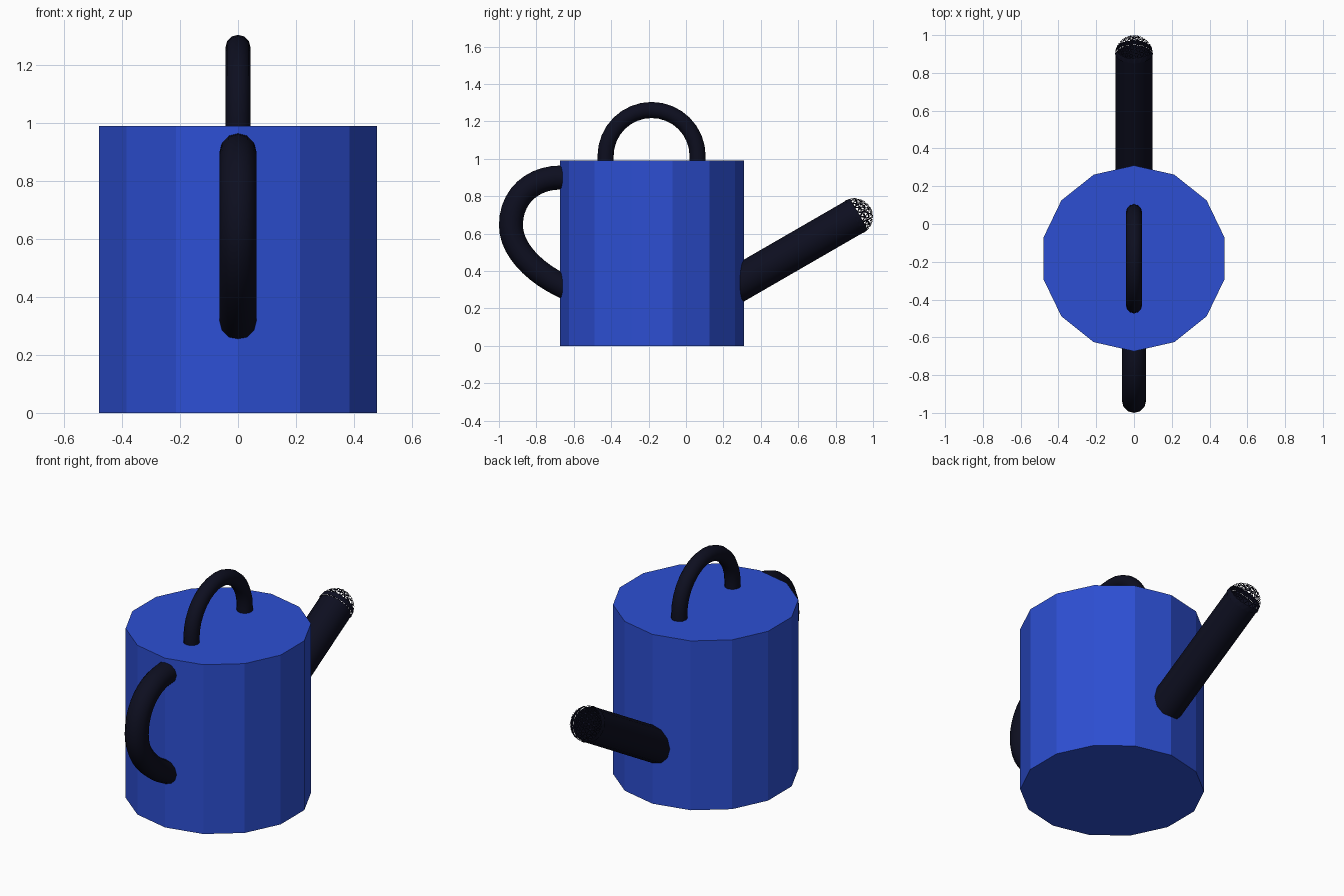
import bpy, bmesh
from math import sin, cos, pi, radians
from mathutils import Vector, Matrix

if "Cube" in bpy.data.objects:
    bpy.data.objects.remove(bpy.data.objects["Cube"])


def material(name, rgb):
    m = bpy.data.materials.new(name)
    m.diffuse_color = (*rgb, 1)
    m.use_nodes = True
    m.node_tree.nodes["Principled BSDF"].inputs["Base Color"].default_value = m.diffuse_color
    return m


BLUE = material("blue_enamel", (0.026, 0.078, 0.65))
DARK = material("dark_plastic", (0.004, 0.0045, 0.014))


def finish(name, bm, mat, smooth=None):
    bmesh.ops.recalc_face_normals(bm, faces=bm.faces)
    me = bpy.data.meshes.new(name)
    bm.to_mesh(me)
    bm.free()
    ob = bpy.data.objects.new(name, me)
    bpy.context.collection.objects.link(ob)
    me.materials.append(mat)
    if smooth:
        bpy.ops.object.select_all(action='DESELECT')
        ob.select_set(True)
        bpy.context.view_layer.objects.active = ob
        bpy.ops.object.shade_smooth_by_angle(angle=radians(smooth))
    return ob


def tube(name, path, radius, sides=12, cap_end=True):
    """Sweep a round section along a path of (y, z) points."""
    bm = bmesh.new()
    pts = [Vector((0, y, z)) for y, z in path]
    side = Vector((1, 0, 0))
    rings = []
    for i, p in enumerate(pts):
        t = (pts[min(i + 1, len(pts) - 1)] - pts[max(i - 1, 0)]).normalized()
        n = t.cross(side)
        rings.append([bm.verts.new(p + radius * (side * cos(a) + n * sin(a)))
                      for a in (2 * pi * k / sides for k in range(sides))])
    for a, b in zip(rings, rings[1:]):
        for k in range(sides):
            j = (k + 1) % sides
            bm.faces.new((a[k], a[j], b[j], b[k]))
    bm.faces.new(rings[0])
    if cap_end:
        bm.faces.new(rings[-1])
    return finish(name, bm, DARK, 40)


def bezier(p0, p1, p2, p3, n=10):
    out = []
    for i in range(n + 1):
        t = i / n
        w = ((1 - t) ** 3, 3 * t * (1 - t) ** 2, 3 * t * t * (1 - t), t ** 3)
        out.append(tuple(sum(k * p[c] for k, p in zip(w, (p0, p1, p2, p3)))
                         for c in (0, 1)))
    return out


# Body: 14-sided closed can with a corner facing the spout
bm = bmesh.new()
bmesh.ops.create_cone(bm, cap_ends=True, segments=14, radius1=0.492, radius2=0.492,
                      depth=0.99, matrix=Matrix.Translation((0, -0.182, 0.495)))
body_turn = Matrix.Rotation(0, 3, 'Z')
finish("can_body", bm, BLUE)

# Top carrying handle: arch on short legs
arch = [(-0.184 - 0.246 * cos(pi * i / 16), 1.015 + 0.246 * sin(pi * i / 16))
        for i in range(17)]
tube("top_handle", [(-0.43, 0.96)] + arch + [(0.062, 0.96)], 0.043)

# Rear handle: two curves meeting at the rearmost point
upper = bezier((-0.67, 0.9), (-0.82, 0.9), (-0.936, 0.8), (-0.936, 0.645))
lower = bezier((-0.936, 0.645), (-0.936, 0.52), (-0.82, 0.40), (-0.67, 0.325))
tube("rear_handle", [(-0.6, 0.9)] + upper + lower[1:] + [(-0.6, 0.29)], 0.064)

# Spout: straight tube rising at 30 degrees
tip = Vector((0, 0.9, 0.69))
axis = Vector((0, cos(radians(30)), sin(radians(30))))
root = tip - axis * 0.78
tube("spout", [(root.y, root.z), (tip.y, tip.z)], 0.097, cap_end=False)

# Rose: domed tip pierced with small holes
bm = bmesh.new()
bmesh.ops.create_icosphere(bm, subdivisions=3, radius=0.1)
bmesh.ops.delete(bm, geom=[v for v in bm.verts if v.co.z < -0.012], context='VERTS')
bmesh.ops.inset_individual(bm, faces=bm.faces[:], thickness=0.0045)
holes = [f for f in bm.faces if len(f.verts) == 3 and f.calc_center_median().z > 0.03]
bmesh.ops.delete(bm, geom=holes, context='FACES')
bm.transform(Matrix.Translation(tip) @ axis.to_track_quat('Z', 'Y').to_matrix().to_4x4())
finish("spout_rose", bm, DARK)
